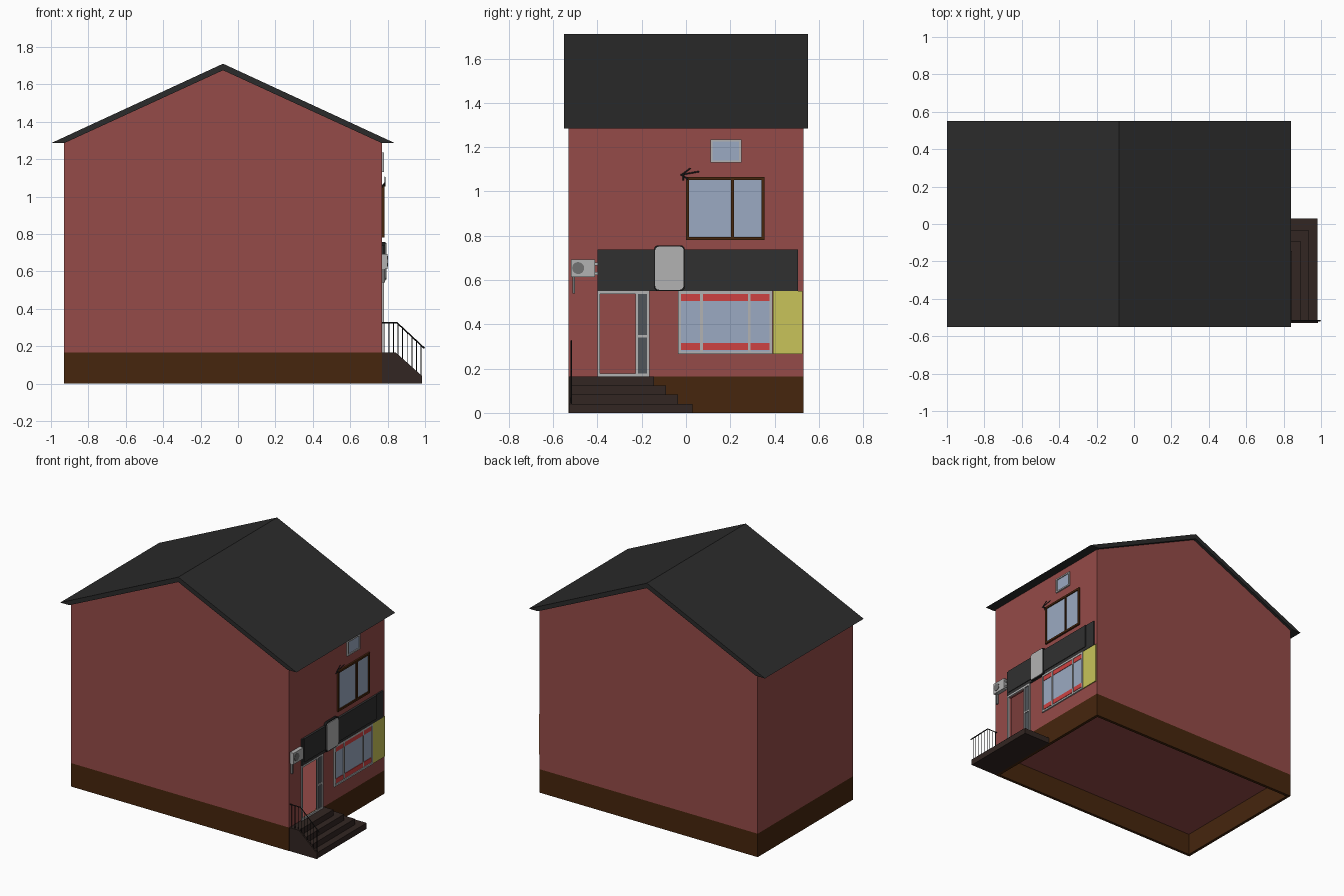
import bpy, bmesh, math
from mathutils import Matrix, Vector

if "Cube" in bpy.data.objects:
    bpy.data.objects.remove(bpy.data.objects["Cube"])


def mat(name, r, g, b):
    m = bpy.data.materials.new(name)
    m.diffuse_color = (r, g, b, 1)
    m.use_nodes = True
    m.node_tree.nodes["Principled BSDF"].inputs["Base Color"].default_value = m.diffuse_color
    return m


BRICK = mat("brick", .30, .070, .065)
ROOF = mat("roof", .024, .024, .024)
PLINTH = mat("plinth", .061, .019, .004)
GLASS = mat("glass", .33, .40, .54)
DARKGLASS = mat("dark_glass", .08, .09, .10)
RED = mat("red", .61, .053, .053)
YELLOW = mat("yellow", .58, .55, .10)
LIGHT = mat("light_grey", .45, .45, .45)
MID = mat("mid_grey", .17, .17, .17)
BLACK = mat("black", .01, .01, .01)
SIGN = mat("sign_dark", .03, .03, .03)
STONE = mat("step_stone", .032, .019, .016)


def finish(name, bm, m):
    bmesh.ops.recalc_face_normals(bm, faces=bm.faces)
    me = bpy.data.meshes.new(name)
    bm.to_mesh(me)
    bm.free()
    me.materials.append(m)
    ob = bpy.data.objects.new(name, me)
    bpy.context.collection.objects.link(ob)
    return ob


def boxes(name, m, *items):
    """Each item is (x0, x1, y0, y1, z0, z1)."""
    bm = bmesh.new()
    for x0, x1, y0, y1, z0, z1 in items:
        mx = Matrix.Translation(((x0 + x1) / 2, (y0 + y1) / 2, (z0 + z1) / 2))
        bmesh.ops.create_cube(bm, size=1, matrix=mx @ Matrix.Diagonal((x1 - x0, y1 - y0, z1 - z0, 1)))
    return finish(name, bm, m)


def prism(name, m, pts, shift):
    """Extrude a planar outline along a vector."""
    bm = bmesh.new()
    f = bm.faces.new([bm.verts.new(p) for p in pts])
    ext = bmesh.ops.extrude_face_region(bm, geom=[f], use_keep_orig=True)
    bmesh.ops.translate(bm, vec=Vector(shift), verts=[v for v in ext["geom"] if isinstance(v, bmesh.types.BMVert)])
    return finish(name, bm, m)


def rods(name, m, r, paths):
    cu = bpy.data.curves.new(name, "CURVE")
    cu.dimensions = "3D"
    cu.bevel_depth, cu.bevel_resolution, cu.use_fill_caps = r, 0, True
    for path in paths:
        s = cu.splines.new("POLY")
        s.points.add(len(path) - 1)
        for pt, co in zip(s.points, path):
            pt.co = (*co, 1)
    cu.materials.append(m)
    ob = bpy.data.objects.new(name, cu)
    bpy.context.collection.objects.link(ob)


def frame(name, m, y0, y1, z0, z1, w, x1, bars=()):
    """Rectangular frame on the shop wall with upright bars."""
    items = [(X1, x1, y0, y0 + w, z0, z1), (X1, x1, y1 - w, y1, z0, z1),
             (X1, x1, y0 + w, y1 - w, z0, z0 + w), (X1, x1, y0 + w, y1 - w, z1 - w, z1)]
    items += [(X1, x1, b - w / 2, b + w / 2, z0 + w, z1 - w) for b in bars]
    boxes(name, m, *items)


X0, X1, Y, ZP, ZE, RX = -.93, .77, .53, .165, 1.285, -.08
T = .02

# gable walls, front and back
gable = [(X0, ZP), (X1, ZP), (X1, ZE), (RX, 1.675), (X0, ZE)]
for n, y, d in (("front_wall", -Y, T), ("back_wall", Y, -T)):
    prism(n, BRICK, [(x, y, z) for x, z in gable], (0, d, 0))

# side walls, the right one notched for the open doorway
boxes("left_wall", BRICK, (X0, X0 + T, -Y + T, Y - T, ZP, ZE))
notch = [(-Y + T, ZP), (-.39, ZP), (-.39, .54), (-.175, .54), (-.175, ZP),
         (Y - T, ZP), (Y - T, ZE), (-Y + T, ZE)]
prism("right_wall", BRICK, [(X1, y, z) for y, z in notch], (-T, 0, 0))

# plinth ring and raised floor
boxes("plinth", PLINTH, (X0, X1, -Y, -Y + T, 0, ZP), (X0, X1, Y - T, Y, 0, ZP),
      (X0, X0 + T, -Y + T, Y - T, 0, ZP), (X1 - T, X1, -Y + T, Y - T, 0, ZP))
boxes("floor", BRICK, (X0 + T, X1 - T, -Y + T, Y - T, ZP - .01, ZP))

# roof with flat eave undersides
prof = [(-1, ZE), (X0, ZE), (RX, 1.675), (X1, ZE), (.84, ZE), (RX, 1.71)]
prism("roof", ROOF, [(x, -.55, z) for x, z in prof], (0, 1.1, 0))

# door surround and side light
frame("door_frame", LIGHT, -.40, -.165, ZP, .55, .012, .78, bars=(-.222,))
boxes("door_side_light", DARKGLASS, (.76, .774, -.217, -.176, ZP + .01, .54))
boxes("door_crossbar", LIGHT, (X1, .78, -.217, -.176, .34, .352))

# display window
frame("shop_window_frame", LIGHT, -.035, .39, .265, .55, .012, .78, bars=(.07, .285))
boxes("shop_window_glass", GLASS, (X1, .774, -.025, .38, .275, .54))
boxes("shop_window_strips", RED, (X1, .777, -.022, .377, .283, .315), (X1, .777, -.022, .377, .505, .538))
boxes("yellow_panel", YELLOW, (X1, .777, .392, .525, .265, .55))

# upper windows
frame("upper_window_frame", PLINTH, 0, .355, .78, 1.065, .014, .782, bars=(.21,))
boxes("upper_window_glass", GLASS, (X1, .774, .012, .343, .79, 1.055))
frame("small_window_frame", LIGHT, .11, .25, 1.13, 1.235, .01, .78)
boxes("small_window_glass", GLASS, (X1, .774, .118, .242, 1.138, 1.227))

# shop sign boards and rounded light panel
boxes("sign_back_board", SIGN, (X1, .78, -.40, .505, .55, .738))
boxes("sign_front_board", SIGN, (.78, .785, -.38, .425, .572, .738))


def rounded_panel(name, m, x1, y0, y1, z0, z1, r):
    pts = []
    for cy, cz, a in ((y1 - r, z1 - r, 0), (y0 + r, z1 - r, 90), (y0 + r, z0 + r, 180), (y1 - r, z0 + r, 270)):
        for k in range(4):
            t = math.radians(a + 30 * k)
            pts.append((X1, cy + r * math.cos(t), cz + r * math.sin(t)))
    prism(name, m, pts, (x1 - X1, 0, 0))


rounded_panel("light_panel_rim", BLACK, .788, -.145, -.005, .55, .757, .02)
rounded_panel("light_panel", LIGHT, .793, -.139, -.011, .556, .751, .017)

# air conditioner
boxes("air_conditioner", LIGHT, (X1, .798, -.52, -.412, .613, .692),
      (X1, .788, -.412, -.398, .665, .68), (X1, .788, -.412, -.398, .622, .637))
boxes("air_conditioner_bracket", MID, (X1, .785, -.513, -.502, .54, .613))
bm = bmesh.new()
bmesh.ops.create_cone(bm, cap_ends=True, segments=20, radius1=.027, radius2=.027, depth=.006,
                      matrix=Matrix.Translation((.798, -.487, .654)) @ Matrix.Rotation(math.pi / 2, 4, "Y"))
finish("air_conditioner_fan", bm, MID)

# aerial on the wall
rods("aerial", SIGN, .003, [
    [(.785, -.025, 1.075), (.785, .06, 1.09)],
    [(X1, -.012, 1.05), (.787, -.012, 1.078)],
    [(.785, -.02, 1.075), (.785, .02, 1.105)],
    [(.785, -.02, 1.075), (.785, .01, 1.055)]])

# steps wrapping the landing on two sides
steps = [(.845, -.145), (.89, -.09), (.935, -.035), (.982, .03)]
boxes("steps", STONE, *[(X1, x, -.518, y, .0412 * (3 - i), .0412 * (4 - i)) for i, (x, y) in enumerate(steps)])

# sloping cheek beside the steps
cheek = [(X1, 0), (.985, 0), (.985, .04), (.845, ZP), (X1, ZP)]
prism("step_cheek", STONE, [(x, -.528, z) for x, z in cheek], (0, .01, 0))

# railing
def rail_z(x):
    return .325 if x < .85 else .325 - (x - .85) * .93


def base_z(x):
    return ZP if x < .845 else ZP - (x - .845) * .893


RY = -.518
rods("handrail", BLACK, .004, [[(X1, RY, .325), (.85, RY, .325), (.997, RY, .188)]])
posts = [.782 + .0246 * i for i in range(9)]
rods("railing_posts", BLACK, .0025, [[(x, RY, base_z(x) - .005), (x, RY, rail_z(x))] for x in posts])
